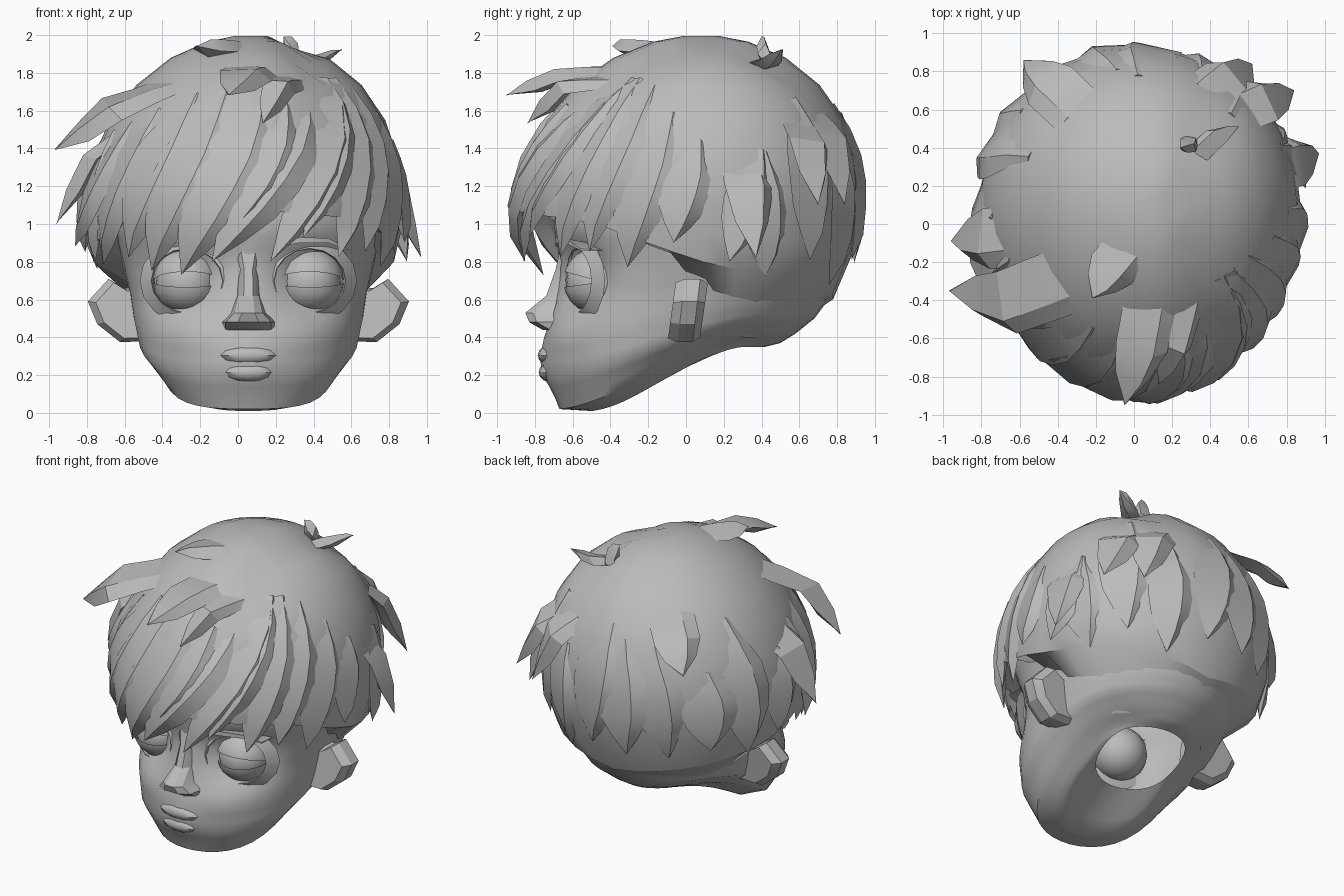
import bpy, bmesh, math, random
from math import sin, cos, radians, pi
from mathutils import Vector, Matrix

if "Cube" in bpy.data.objects:
    bpy.data.objects.remove(bpy.data.objects["Cube"])

random.seed(4)
MID = 0.055                      # x of the face's centre line

clay = bpy.data.materials.new("grey clay")
clay.use_nodes = True
clay.diffuse_color = (0.5, 0.5, 0.5, 1)
clay.node_tree.nodes["Principled BSDF"].inputs["Base Color"].default_value = (0.5, 0.5, 0.5, 1)


def finish(name, bm, angle=35):
    """Turn a bmesh into a shaded object."""
    bmesh.ops.recalc_face_normals(bm, faces=bm.faces)
    mesh = bpy.data.meshes.new(name)
    bm.to_mesh(mesh)
    bm.free()
    mesh.materials.append(clay)
    ob = bpy.data.objects.new(name, mesh)
    bpy.context.collection.objects.link(ob)
    bpy.ops.object.select_all(action="DESELECT")
    ob.select_set(True)
    bpy.context.view_layer.objects.active = ob
    bpy.ops.object.shade_smooth_by_angle(angle=radians(angle))


def loft(bm, rings, cap_start=False, cap_end=False):
    """Skin closed rings of points."""
    loops = [[bm.verts.new(p) for p in ring] for ring in rings]
    for a, b in zip(loops, loops[1:]):
        n = len(a)
        for i in range(n):
            bm.faces.new((a[i], a[(i + 1) % n], b[(i + 1) % n], b[i]))
    if cap_start:
        bm.faces.new(loops[0])
    if cap_end:
        bm.faces.new(loops[-1])


def bump(x, z, cx, cz, rx, rz):
    return math.exp(-((x - cx) / rx) ** 2 - ((z - cz) / rz) ** 2)


# Head: tilted rings (front y, front z, back y, back z, half width), open at the neck
KEYS = [(-.14, .21, .42, .35, .28), (-.5, .01, .5, .37, .33), (-.67, .02, .58, .42, .46),
        (-.74, .2, .68, .5, .58), (-.74, .4, .74, .58, .61), (-.70, .6, .78, .66, .63),
        (-.67, .8, .8, .8, .67), (-.7, 1, .82, 1, .72), (-.6, 1.45, .7, 1.45, .6),
        (-.1, 1.75, .2, 1.75, .1)]


def head_ring(key, n=40):
    yf, zf, yb, zb, w = key
    pts = []
    for i in range(n):
        a = 2 * pi * i / n
        c = math.copysign(abs(cos(a)) ** (.8 if cos(a) > 0 else 1), cos(a))
        t = (1 - c) / 2
        rise = min(1, t * 1.25)
        rise = .25 * rise + .75 * rise * rise * (3 - 2 * rise)
        x, y, z = w * sin(a), yf + (yb - yf) * t, zf + (zb - zf) * rise
        if c > 0 and z > .1:     # sockets, cheeks and muzzle
            y += .13 * bump(abs(x), z, .325, .7, .17, .16)
            y -= .03 * bump(x, z, 0, .28, .17, .12)
            y -= .02 * bump(abs(x), z, .32, .42, .15, .1)
        pts.append((x + MID, y, z))
    return pts


bm = bmesh.new()
steps = 3
rings = []
for a, b in zip(KEYS, KEYS[1:]):
    for s in range(steps):
        rings.append(head_ring([u + (v - u) * s / steps for u, v in zip(a, b)]))
rings.append(head_ring(KEYS[-1]))
loft(bm, rings, cap_end=True)
finish("head", bm, 40)


# Nose: bridge to tip, in sections (y, z, half width, depth)
bm = bmesh.new()
rings = []
for y, z, w, d in [(-.66, .9, .1, .06), (-.69, .76, .05, .1), (-.74, .62, .055, .14),
                   (-.85, .53, .075, .2), (-.83, .48, .12, .2), (-.76, .44, .12, .12)]:
    rings.append([(MID - w, y + .04, z), (MID - w * .45, y, z), (MID + w * .45, y, z),
                  (MID + w, y + .04, z), (MID + w * 1.3, y + d, z), (MID - w * 1.3, y + d, z)])
loft(bm, rings, True, True)
finish("nose", bm, 30)


def ball(name, loc, size, seg=20, cut=None):
    """Ellipsoid, optionally keeping only the part on one side of a plane."""
    bm = bmesh.new()
    bmesh.ops.create_uvsphere(bm, u_segments=seg, v_segments=seg // 2, radius=1)
    if cut:
        bmesh.ops.bisect_plane(bm, geom=bm.verts[:] + bm.edges[:] + bm.faces[:],
                               plane_co=(0, 0, 0), plane_no=cut, clear_inner=True)
    bm.transform(Matrix.Translation(loc) @ Matrix.Diagonal((*size, 1)))
    finish(name, bm, 40)


# Lips
ball("upper_lip", (MID, -.73, .305), (.15, .055, .05), seg=12)
ball("lower_lip", (MID, -.725, .215), (.13, .055, .05), seg=12)

for side, label in ((1, "left"), (-1, "right")):
    ex = MID + .325 * side
    # Eyes with upper and lower lids
    ball(label + "_eye", (ex, -.47, .69), (.165, .165, .165))
    ball(label + "_upper_lid", (ex, -.47, .7), (.18, .18, .175), cut=(0, .28, 1))
    ball(label + "_lower_lid", (ex, -.47, .69), (.18, .178, .165), cut=(0, .15, -1))

    # Socket rim: an oval tube that follows the curve of the face
    bm = bmesh.new()
    rings = []
    for i in range(16):
        a = 2 * pi * i / 16
        ring = []
        for r, d in ((.175, .09), (.19, .02), (.25, .06)):
            px, pz = r * cos(a), r * sin(a) * .9
            ring.append((ex + side * px, -.6 + d + .3 * px + .6 * max(px, 0) ** 2, .7 + pz))
        rings.append(ring)
    loft(bm, rings + rings[:1])
    bmesh.ops.remove_doubles(bm, verts=bm.verts, dist=.0005)
    finish(label + "_eye_rim", bm, 40)

    # Brow: thin tapered wedge
    bm = bmesh.new()
    loft(bm, [[(ex + side * x, y - .02, z), (ex + side * x, y - .02, z + h), (ex + side * x, y + .1, z)]
              for x, y, z, h in ((-.17, -.67, .88, .01), (-.05, -.67, .9, .03),
                                 (.1, -.62, .9, .025), (.2, -.54, .86, .01))], True, True)
    finish(label + "_brow", bm)

    # Ear: faceted slab pointing sideways
    bm = bmesh.new()
    outline = [(.5, .68), (.66, .66), (.74, .71), (.85, .59), (.8, .47), (.68, .375), (.5, .38)]
    loft(bm, [[(MID + side * (.5 + (x - .5) * s), y + .12 * (z - .5), .54 + (z - .54) * s) for x, z in outline]
              for y, s in ((-.08, .88), (-.03, 1), (.05, 1), (.09, .85))], True, True)
    finish(label + "_ear", bm, 25)


# Hair dome, addressed by azimuth (0 is front, positive toward +x) and height
EDGE = [(0, 1.08), (55, 1.02), (80, .88), (100, .78), (181, .6)]


def edge_height(az):
    az = abs(az)
    for (a, za), (b, zb) in zip(EDGE, EDGE[1:]):
        if az <= b:
            return za + (zb - za) * (az - a) / (b - a)


def dome(az, z, out=0):
    d = (z - 1.1) / .9
    c = math.sqrt(max(0, 1 - d * d)) if d > 0 else 1 - .5 * d * d
    s, k = sin(radians(az)), cos(radians(az))
    lean = max(0, d)
    x = .03 + .04 * lean + (.84 * c + out) * s * (1 - .08 * k)
    y = .08 * lean - ((.91 if k > 0 else .92) * c + out) * k
    drop = .07 * max(0, 1 - abs(x - .36) / .14) * lean
    return Vector((x, y, z - drop))


bm = bmesh.new()
angles = [-180 + 12 * i for i in range(30)]
rings = [[dome(az, 1.1 + .9 * sin(radians(lat))) for az in angles] for lat in (84, 74, 60, 45, 30, 15, 4)]
for t in (0, .5, 1):
    rings.append([dome(az, 1.1 + (edge_height(az) - 1.1) * t) for az in angles])
under = []
for az in angles:                # underside runs back to the neck
    s, k = sin(radians(az)), cos(radians(az))
    back = min(1, max(0, (abs(az) - 75) / 35))
    inner = Vector((MID + .6 * s, -.6 * k, edge_height(az) + .1))
    under.append(inner.lerp(Vector((MID + .42 * s, .12 - .36 * k, .4)), back))
loft(bm, rings + [under], cap_start=True)
finish("hair_cap", bm, 30)


def lock(bm, path, width, thick=.025, root=.3):
    """Broad pointed blade of hair with an off-centre ridge along a path."""
    n = len(path) - 1
    rings = []
    for i, p in enumerate(path[:-1]):
        t = i / n
        along = (path[i + 1] - path[max(i - 1, 0)]).normalized()
        out = (p - Vector((.03, 0, 1))).normalized()
        side = out.cross(along).normalized()
        w = width * (min(1, root + 2 * t) if t < .6 else ((1 - t) / .4) ** .8)
        rise = min(1, 2.5 * t)
        rings.append([p - side * w - out * (.025 - .012 * rise), p + side * w * .45 + out * thick * rise,
                      p + side * w - out * .025, p - out * (.02 + thick)])
    loft(bm, rings + [[path[-1] + Vector((0, 0, .002 * j)) for j in range(4)]], True, True)


def dome_lock(bm, az0, z0, az1, z1, width, lift=.015):
    path = []
    for i in range(7):
        t = i / 6
        path.append(dome(az0 + (az1 - az0) * t ** 1.1, z0 + (z1 - z0) * t, lift * t * t))
    lock(bm, path, width)


# Fringe swept from the parting
bm = bmesh.new()
for spec in [(52, 1.8, 11, .8, .13), (32, 1.74, -13, .8, .17), (6, 1.7, -27, .73, .18),
             (-14, 1.7, -41, .75, .17), (-30, 1.7, -52, .82, .17), (-48, 1.62, -72, .78, .17),
             (52, 1.8, 24, .93, .13), (58, 1.78, 41, .82, .15), (68, 1.74, 55, .85, .15),
             (18, 1.65, -2, 1, .14), (-62, 1.55, -84, .88, .16, .09)]:
    dome_lock(bm, *spec)
finish("fringe", bm, 25)

# Side and back locks
bm = bmesh.new()
for spec in [(80, 1.6, 69, .77, .16), (92, 1.45, 86, .9, .14, .04), (115, 1.4, 104, .8, .13, .08),
             (-92, 1.4, -98, .85, .15, .03), (-75, 1.5, -80, .8, .15)]:
    dome_lock(bm, *spec)
for az in range(120, 262, 18):
    turn = az if az <= 180 else az - 360
    dome_lock(bm, turn + random.uniform(-8, 8), random.uniform(1.35, 1.7), turn,
              random.uniform(.64, .85), random.uniform(.15, .19), random.uniform(0, .05))
finish("back_locks", bm, 25)

# Loose tufts: root, bend, tip, width
bm = bmesh.new()
for root, bend, tip, width in [
        ((.1, -.35, 1.84), (.04, -.66, 1.8), (-.05, -.95, 1.68), .14),
        ((.3, -.4, 1.78), (.22, -.65, 1.74), (.13, -.84, 1.53), .09),
        ((-.3, -.28, 1.78), (-.68, -.42, 1.62), (-.97, -.35, 1.39), .18),
        ((-.55, -.05, 1.55), (-.79, -.08, 1.35), (-.96, -.09, 1.0), .16),
        ((0, -.1, 1.96), (-.12, -.24, 1.94), (-.22, -.39, 1.94), .13),
        ((.3, .46, 1.86), (.29, .42, 1.92), (.24, .4, 1.99), .05),
        ((.3, .34, 1.86), (.42, .45, 1.87), (.55, .51, 1.92), .06),
        ((-.3, .6, 1.72), (-.45, .74, 1.62), (-.58, .86, 1.45), .15),
        ((.48, .58, 1.6), (.68, .66, 1.43), (.84, .7, 1.1), .14),
        ((.38, .7, 1.6), (.5, .78, 1.45), (.62, .84, 1.1), .14),
        ((.72, .3, 1.4), (.86, .34, 1.2), (.97, .37, .82), .14)]:
    root, bend, tip = map(Vector, (root, bend, tip))
    lock(bm, [root, root.lerp(bend, .5), bend, bend.lerp(tip, .5), tip], width, .04, 1)
finish("tufts", bm, 25)
